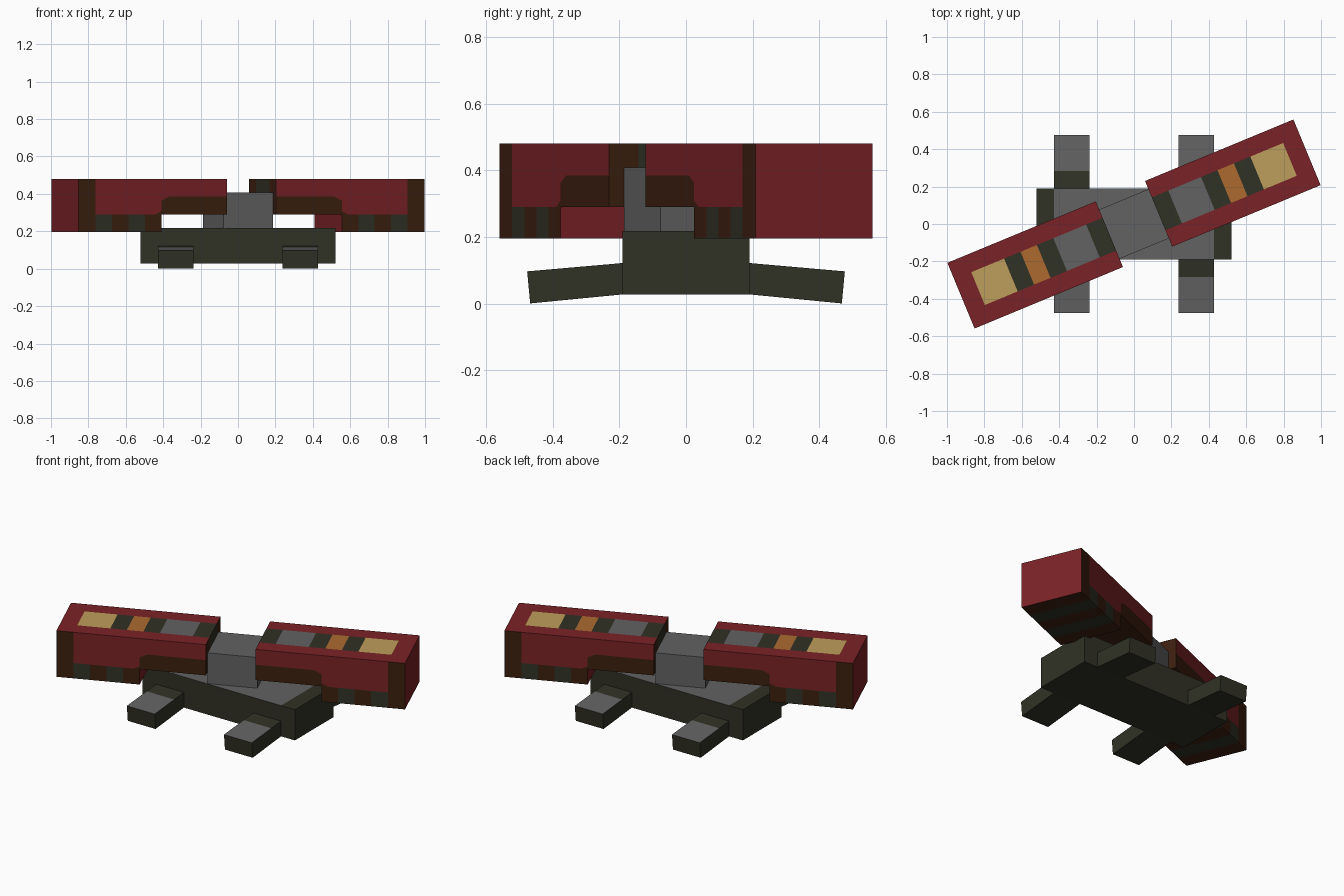
import bpy, bmesh, math
from mathutils import Matrix, Vector

if "Cube" in bpy.data.objects:
    bpy.data.objects.remove(bpy.data.objects["Cube"])

U = 0.095                      # grid unit of the blocky model
TURN = math.radians(22.5)      # heading of the swivelling arms


def linear(c):
    c /= 255
    return c / 12.92 if c <= 0.04045 else ((c + 0.055) / 1.055) ** 2.4


COLOURS = {
    "red": (122, 34, 38), "grey": (98, 98, 98), "dark_olive": (48, 49, 37),
    "brown": (60, 31, 15), "sand": (190, 157, 91), "orange": (172, 106, 48),
}
NAMES = list(COLOURS)
MATS = []
for name, rgb in COLOURS.items():
    m = bpy.data.materials.new(name)
    m.diffuse_color = (*[linear(c) for c in rgb], 1)
    m.use_nodes = True
    m.node_tree.nodes["Principled BSDF"].inputs["Base Color"].default_value = m.diffuse_color
    MATS.append(m)


def prism(name, profile, axis, lo, hi, cuts=(), rule=None, matrix=Matrix()):
    """Extrude a profile along x or y, cut it by planes, colour faces by rule."""
    bm = bmesh.new()
    if axis == "x":            # profile is (y, z)
        verts = [bm.verts.new((lo, a, b)) for a, b in profile]
        move = (hi - lo, 0, 0)
    else:                      # profile is (x, z)
        verts = [bm.verts.new((a, lo, b)) for a, b in profile]
        move = (0, hi - lo, 0)
    face = bm.faces.new(verts)
    ext = bmesh.ops.extrude_face_region(bm, geom=[face])
    moved = [g for g in ext["geom"] if isinstance(g, bmesh.types.BMVert)]
    bmesh.ops.translate(bm, verts=moved, vec=move)
    for co, no in cuts:
        geom = bm.verts[:] + bm.edges[:] + bm.faces[:]
        bmesh.ops.bisect_plane(bm, geom=geom, plane_co=co, plane_no=no, dist=1e-5)
    bmesh.ops.recalc_face_normals(bm, faces=bm.faces[:])
    bm.normal_update()
    for f in bm.faces:
        f.material_index = NAMES.index(rule(f.calc_center_median(), f.normal))
    bmesh.ops.transform(bm, matrix=matrix, verts=bm.verts[:])
    mesh = bpy.data.meshes.new(name)
    bm.to_mesh(mesh)
    bm.free()
    for m in MATS:
        mesh.materials.append(m)
    obj = bpy.data.objects.new(name, mesh)
    bpy.context.collection.objects.link(obj)
    return obj


def rect(a0, a1, b0, b1):
    return [(a0, b0), (a1, b0), (a1, b1), (a0, b1)]


# base slab: grey deck with dark ends
BASE_TOP = 0.218
prism("base", rect(-5.5 * U, 5.5 * U, 0.028, BASE_TOP), "y", -2 * U, 2 * U,
      [((s * 4.5 * U, 0, 0), (1, 0, 0)) for s in (-1, 1)],
      lambda c, n: "grey" if n.z > 0.9 and abs(c.x) < 4.5 * U else "dark_olive")

# four drooping feet with grey tips
foot = [(0.19, 0.028), (0.467, 0.001), (0.476, 0.097), (0.19, 0.122)]
for side in (-1, 1):
    for end in (-1, 1):
        prism(f"foot_{'left' if side < 0 else 'right'}_{'front' if end < 0 else 'back'}",
              [(end * y, z) for y, z in foot], "x",
              side * 3.5 * U - U, side * 3.5 * U + U,
              [((0, end * 0.284, 0), (0, 1, 0))],
              lambda c, n: "grey" if n.z > 0.9 and abs(c.y) > 0.284 else "dark_olive")

# swivel hub
prism("hub", rect(-1.5 * U, 1.5 * U, BASE_TOP, 0.408), "y", -1.5 * U, 1.5 * U,
      rule=lambda c, n: "grey", matrix=Matrix.Rotation(TURN, 4, "Z"))

# arms: stepped boxes with an inlaid striped top
Z0, Z1, Z2, Z3 = 0.195, 0.29, 0.385, 0.48
STEP = 5.5 * U
BEVEL = Vector((1, 0, 2)).normalized()
CORNER = Vector((STEP, 0, Z2 - 0.022))       # clipped top corner of the trim
FLARE = Vector((STEP, 0, Z1 + 0.018))        # small flare at its foot
TOP_BANDS = ((2.5, "dark_olive"), (4.5, "grey"), (5.5, "dark_olive"),
             (6.5, "orange"), (7.5, "dark_olive"), (9.5, "sand"), (11, "red"))


def lower_stripe(u):
    return "dark_olive" if 6.5 < u < 7.5 or 8.5 < u < 9.5 else "brown"


def arm_colour(c, n):
    u = c.x / U
    if n.z > 0.5:                            # top
        if abs(c.y) > U:
            return "red"
        return next(col for limit, col in TOP_BANDS if u < limit)
    if n.z < -0.5:                           # underside
        return lower_stripe(u) if u > 5.5 else "brown"
    if n.x > 0.5:                            # outer end
        return "red"
    if n.x < -0.5:                           # inner end and step
        if u > 3:
            return "red"
        return "dark_olive" if abs(c.y) < U else "brown"
    if u > 9.5:                              # long sides
        return "brown"
    if c.z < Z1:
        return lower_stripe(u)
    if u < 5.5:
        return "brown" if c.z < Z2 and (c - CORNER).dot(BEVEL) < 0 else "red"
    return "brown" if (c - FLARE).dot(BEVEL) < 0 else "red"


arm_profile = [(1.5 * U, Z1), (STEP, Z1), (STEP, Z0), (10.54 * U, Z0),
               (10.54 * U, Z3), (1.5 * U, Z3)]
arm_cuts = [((0, 0, z), (0, 0, 1)) for z in (Z1, Z2)]
arm_cuts += [((k * U, 0, 0), (1, 0, 0)) for k in (5.5, 2.5, 4.5, 6.5, 7.5, 8.5, 9.5)]
arm_cuts += [((0, s * U, 0), (0, 1, 0)) for s in (-1, 1)]
arm_cuts += [(CORNER, BEVEL), (FLARE, BEVEL)]
for name, extra in (("arm_right", 0), ("arm_left", math.pi)):
    prism(name, arm_profile, "y", -2 * U, 2 * U, arm_cuts, arm_colour,
          Matrix.Rotation(TURN + extra, 4, "Z"))
